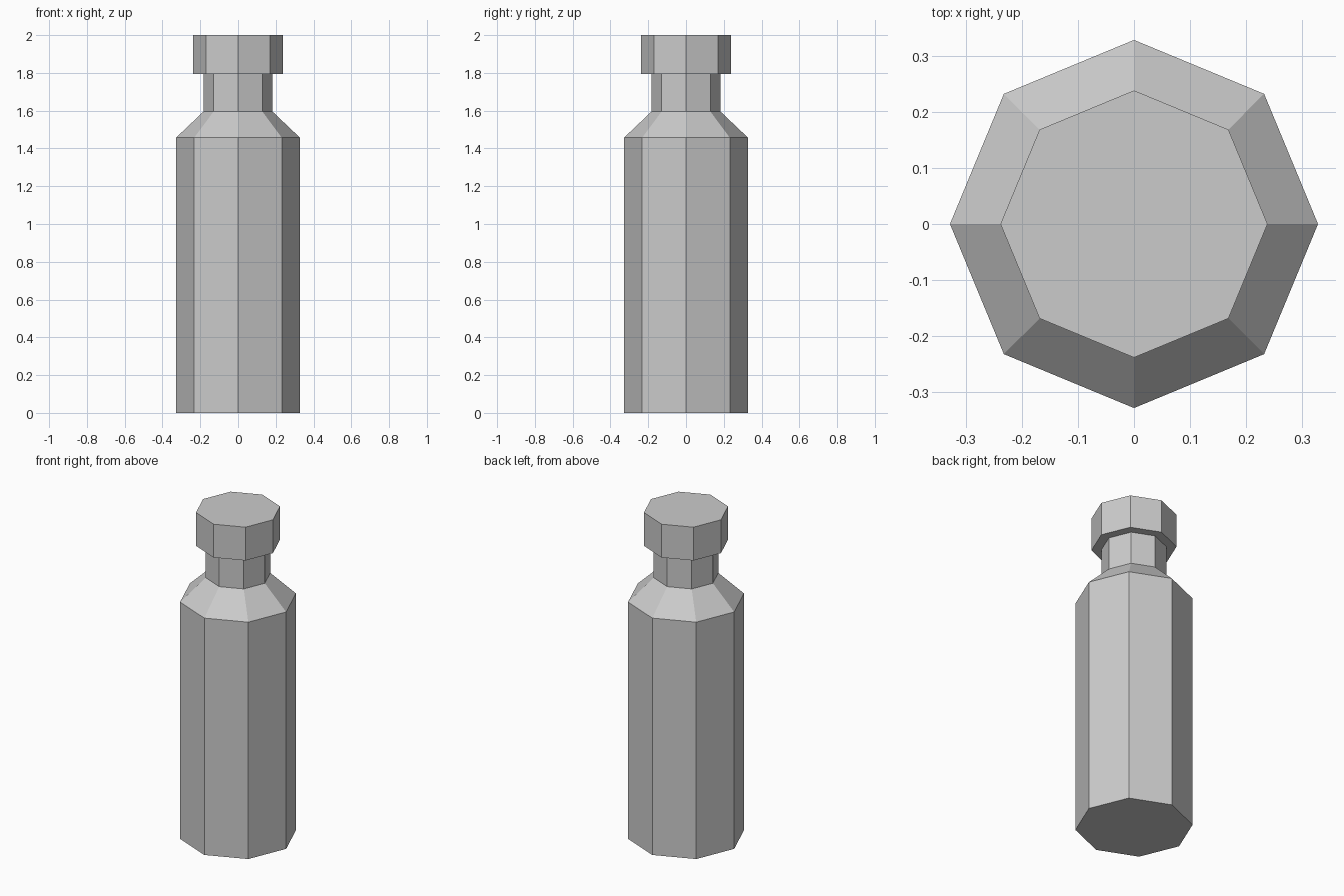
import bpy
import bmesh
from math import cos, sin, pi

cube = bpy.data.objects.get("Cube")
if cube:
    bpy.data.objects.remove(cube, do_unlink=True)

SIDES = 8

# Single plain grey
grey = bpy.data.materials.new("light_grey")
grey.use_nodes = True
colour = (0.6, 0.6, 0.6, 1)
grey.diffuse_color = colour
grey.node_tree.nodes["Principled BSDF"].inputs["Base Color"].default_value = colour


def lathe(name, profile):
    """Revolve (radius, height) points into a closed, flat-faced octagonal solid."""
    bm = bmesh.new()
    rings = [[bm.verts.new((r * cos(2 * pi * i / SIDES), r * sin(2 * pi * i / SIDES), z))
              for i in range(SIDES)] for r, z in profile]
    for low, high in zip(rings, rings[1:]):
        for i in range(SIDES):
            j = (i + 1) % SIDES
            bm.faces.new((low[i], low[j], high[j], high[i]))
    bm.faces.new(rings[0][::-1])
    bm.faces.new(rings[-1])
    mesh = bpy.data.meshes.new(name)
    bm.to_mesh(mesh)
    bm.free()
    mesh.materials.append(grey)
    obj = bpy.data.objects.new(name, mesh)
    bpy.context.collection.objects.link(obj)
    return obj


# Bottle: straight body, sloped shoulder, narrow neck, wide cap, in one outline
lathe("bottle", [
    (0.328, 0), (0.328, 1.457),      # body
    (0.183, 1.595), (0.183, 1.795),  # shoulder and neck
    (0.238, 1.795), (0.238, 2),      # cap
])
